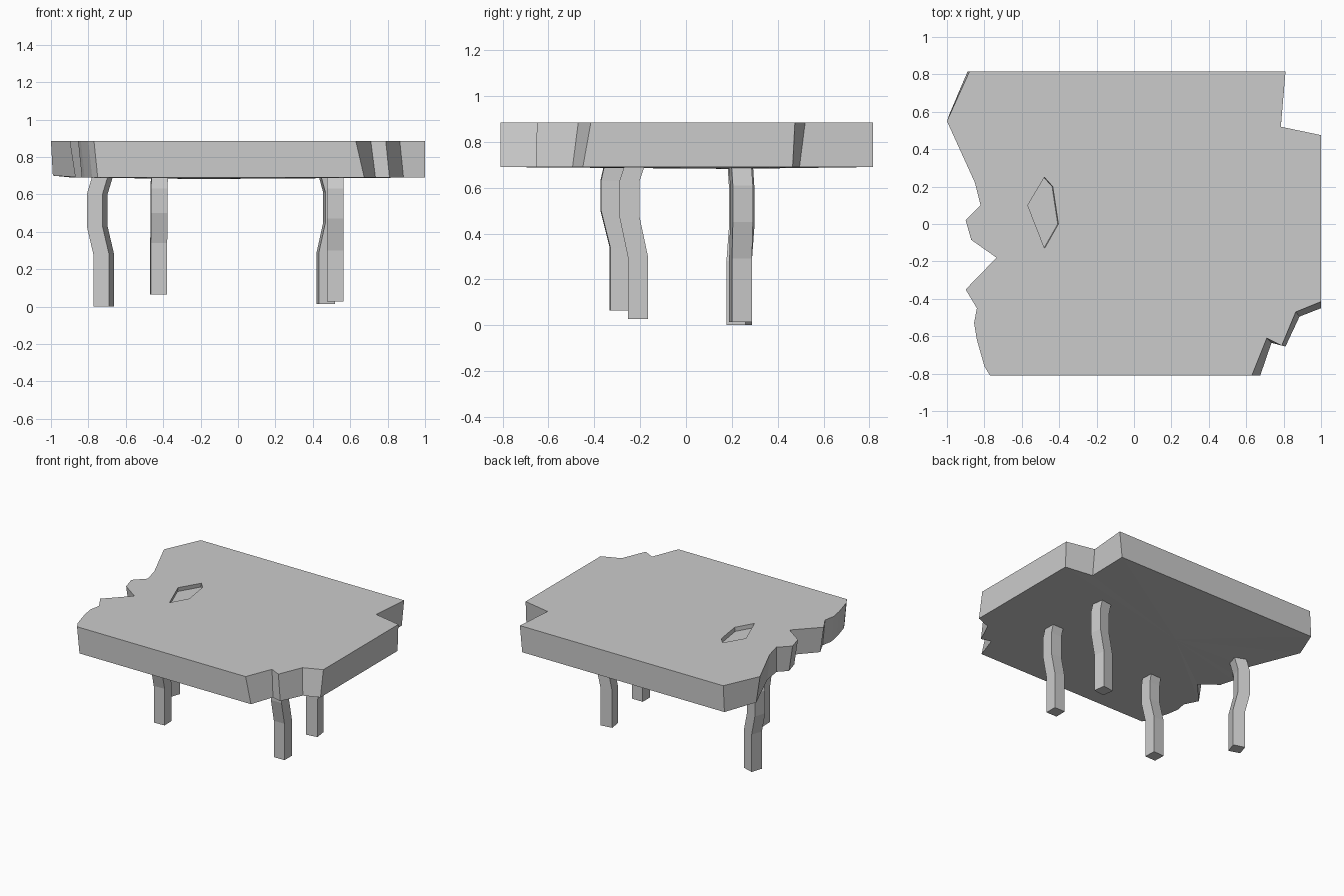
import bpy, bmesh, math
from mathutils import Vector, Matrix

if "Cube" in bpy.data.objects:
    bpy.data.objects.remove(bpy.data.objects["Cube"])


def make_object(name, bm):
    bmesh.ops.recalc_face_normals(bm, faces=bm.faces)
    mesh = bpy.data.meshes.new(name)
    bm.to_mesh(mesh)
    bm.free()
    obj = bpy.data.objects.new(name, mesh)
    bpy.context.collection.objects.link(obj)
    return obj


def bridge(bm, a, b):
    for i in range(len(a)):
        j = (i + 1) % len(a)
        bm.faces.new((a[i], a[j], b[j], b[i]))


# Broken slab: (x, y, offset of the lower edge in x, in y)
outline = [
    (0.63, -0.81, 0.045, 0), (0.71, -0.61, 0.025, -0.025),
    (0.79, -0.65, 0.02, -0.005), (0.865, -0.47, 0.02, -0.025),
    (1.0, -0.415, 0, -0.035), (1.0, 0.475, 0, -0.01),
    (0.785, 0.52, -0.002, -0.025), (0.81, 0.815, -0.02, 0),
    (-0.88, 0.815, -0.01, 0), (-1.0, 0.55, 0.01, 0.03),
    (-0.85, 0.22, 0.02, 0), (-0.82, 0.10, 0.01, -0.02),
    (-0.90, 0.02, 0.03, 0), (-0.87, -0.085, 0.03, 0),
    (-0.735, -0.18, 0.02, 0), (-0.90, -0.35, 0.03, 0),
    (-0.84, -0.45, 0.02, 0), (-0.855, -0.53, 0.02, 0),
    (-0.84, -0.62, 0.02, 0), (-0.80, -0.76, 0.02, 0),
    (-0.77, -0.81, 0.02, 0),
]
bm = bmesh.new()
upper = [bm.verts.new((x, y, 0.885)) for x, y, dx, dy in outline]
lower = [bm.verts.new((x + dx, y + dy, 0.70 if x < -0.95 else 0.69))
         for x, y, dx, dy in outline]
bm.faces.new(upper)
bridge(bm, lower, upper)
# Slightly sagging underside
centre = bm.verts.new((-0.2, 0.2, 0.682))
for i in range(len(lower)):
    bm.faces.new((lower[i], centre, lower[(i + 1) % len(lower)]))
table_top = make_object("table_top", bm)

# Shallow chip in the upper surface
chip = [(-0.40, 0.0), (-0.43, 0.20), (-0.475, 0.25), (-0.564, 0.10), (-0.474, -0.13)]
bm = bmesh.new()
floor = [bm.verts.new((x - 0.008, y, 0.855)) for x, y in chip]
rim = [bm.verts.new((x, y, 0.885 + 0.03)) for x, y in chip]
bm.faces.new(floor)
bm.faces.new(rim)
bridge(bm, floor, rim)
cutter = make_object("chip_cutter", bm)
cutter.hide_render = True
mod = table_top.modifiers.new("chip", 'BOOLEAN')
mod.operation = 'DIFFERENCE'
mod.solver = 'EXACT'
mod.object = cutter
bpy.context.view_layer.objects.active = table_top
bpy.ops.object.modifier_apply(modifier=mod.name)
bpy.data.objects.remove(cutter)


# Crooked square legs: path of centres from top to foot
def leg(name, path, angle, size=0.088):
    bm = bmesh.new()
    rot = Matrix.Rotation(math.radians(angle), 3, 'Z')
    h = size / 2
    rings = []
    for p in path:
        rings.append([bm.verts.new(Vector(p) + rot @ Vector((sx * h, sy * h, 0)))
                      for sx, sy in ((-1, -1), (1, -1), (1, 1), (-1, 1))])
    for a, b in zip(rings, rings[1:]):
        bridge(bm, a, b)
    bm.faces.new(rings[0])
    bm.faces.new(rings[-1])
    make_object(name, bm)


leg("back_left_leg", [(-0.72, 0.236, 0.71), (-0.753, 0.243, 0.60), (-0.753, 0.243, 0.43),
                      (-0.718, 0.232, 0.28), (-0.718, 0.232, 0.0)], -18)
leg("front_left_leg", [(-0.42, -0.31, 0.71), (-0.422, -0.328, 0.63), (-0.422, -0.328, 0.50),
                       (-0.424, -0.288, 0.34), (-0.424, -0.288, 0.065)], 2)
leg("back_right_leg", [(0.478, 0.235, 0.71), (0.505, 0.242, 0.61), (0.505, 0.242, 0.45),
                       (0.47, 0.238, 0.29), (0.47, 0.238, 0.015)], 8)
leg("front_right_leg", [(0.52, -0.22, 0.71), (0.52, -0.246, 0.63), (0.52, -0.246, 0.47),
                        (0.52, -0.21, 0.30), (0.52, -0.21, 0.027)], 0)
